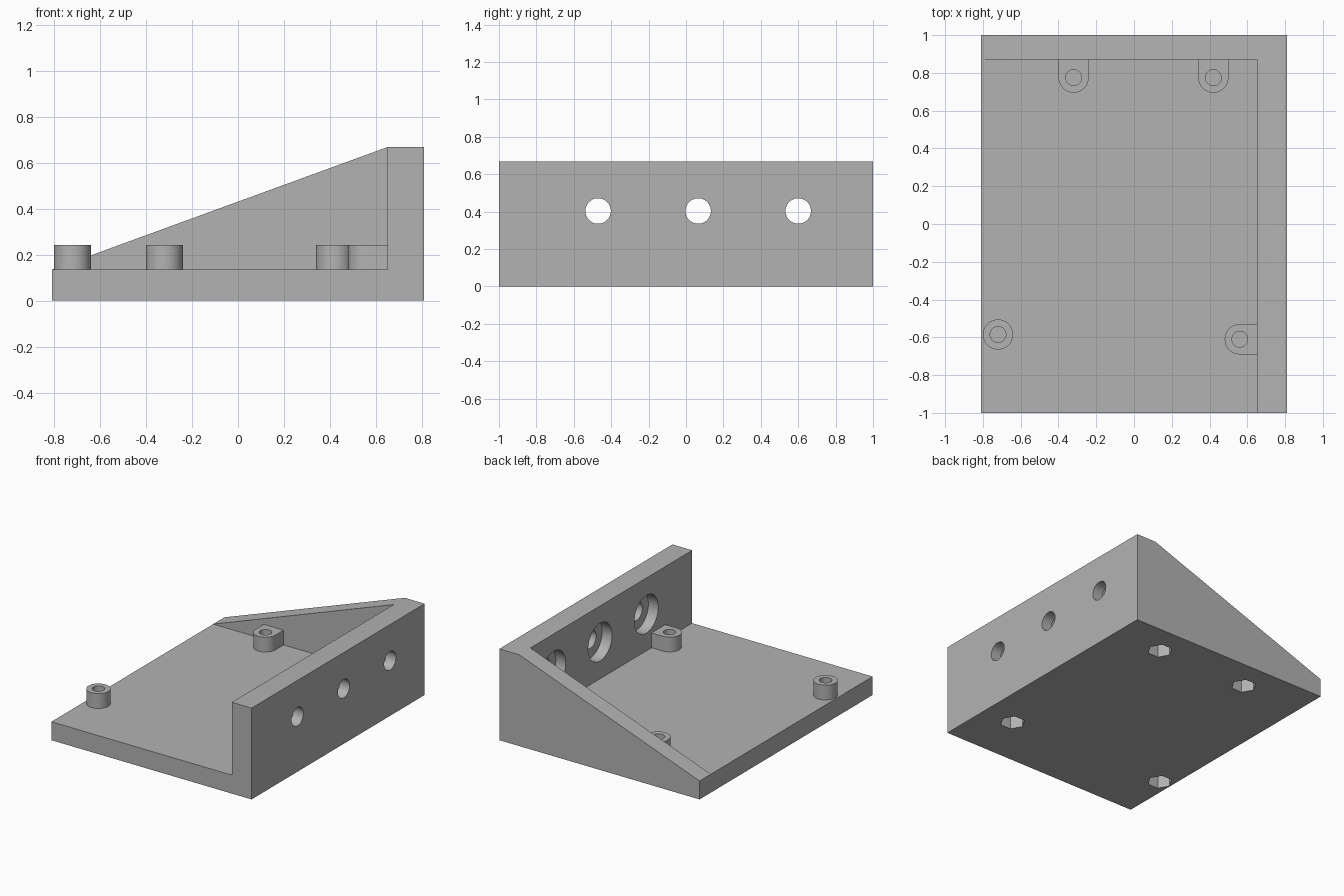
import bpy, bmesh, math
from mathutils import Matrix, Vector

default = bpy.data.objects.get("Cube")
if default:
    bpy.data.objects.remove(default, do_unlink=True)

BASE_TOP, BOSS_TOP, WALL_TOP = 0.135, 0.243, 0.668
HALF_X, WALL_X, GUSSET_Y = 0.81, 0.65, 0.87
BOSS_R = 0.08

grey = bpy.data.materials.new("plain_grey")
grey.use_nodes = True
colour = (0.45, 0.45, 0.45, 1)
grey.diffuse_color = colour
grey.node_tree.nodes["Principled BSDF"].inputs["Base Color"].default_value = colour


def prism(name, outline, extrude):
    """Solid made by pushing a closed outline along a vector."""
    bm = bmesh.new()
    face = bm.faces.new([bm.verts.new(p) for p in outline])
    moved = bmesh.ops.extrude_face_region(bm, geom=[face])["geom"]
    bmesh.ops.translate(bm, vec=extrude,
                        verts=[v for v in moved if isinstance(v, bmesh.types.BMVert)])
    bmesh.ops.recalc_face_normals(bm, faces=bm.faces)
    mesh = bpy.data.meshes.new(name)
    bm.to_mesh(mesh)
    bm.free()
    mesh.materials.append(grey)
    obj = bpy.data.objects.new(name, mesh)
    bpy.context.collection.objects.link(obj)
    return obj


def ring(centre, radius, sides=48, axis="Z"):
    """Points of a regular polygon around the given axis."""
    turn = Matrix.Rotation(math.pi / 2, 4, "Y") if axis == "X" else Matrix()
    return [Vector(centre) + turn @ Vector((radius * math.cos(a), radius * math.sin(a), 0))
            for a in (math.tau * i / sides for i in range(sides))]


def combine(target, tool, operation):
    mod = target.modifiers.new(operation.lower(), "BOOLEAN")
    mod.object, mod.operation, mod.solver = tool, operation, "EXACT"
    bpy.context.view_layer.objects.active = target
    bpy.ops.object.modifier_apply(modifier=mod.name)
    bpy.data.objects.remove(tool, do_unlink=True)


# Wedge-shaped body, hollowed to leave base plate, side wall and sloping gusset
side = [(-HALF_X, 0), (HALF_X, 0), (HALF_X, WALL_TOP), (WALL_X, WALL_TOP), (-HALF_X, BASE_TOP)]
bracket = prism("mounting_bracket", [(x, -1, z) for x, z in side], (0, 2, 0))
tray = [(-1, -1.1), (WALL_X, -1.1), (WALL_X, GUSSET_Y), (-1, GUSSET_Y)]
combine(bracket, prism("tray_cutter", [(x, y, BASE_TOP) for x, y in tray], (0, 0, 1)), "DIFFERENCE")

# Standoffs: position and the direction in which each joins a wall
bosses = [(-0.72, -0.585, None), (-0.32, 0.775, "back"), (0.42, 0.775, "back"), (0.56, -0.61, "side")]
for x, y, joins in bosses:
    z = BASE_TOP - 0.02
    outline = ring((x, y, z), BOSS_R)
    if joins == "back":
        outline = [p for p in outline if p.y <= y + 0.001]
        outline += [Vector((x + s * BOSS_R, GUSSET_Y + 0.02, z)) for s in (1, -1)]
    elif joins == "side":
        outline = [p for p in outline if p.x <= x + 0.001]
        outline += [Vector((WALL_X + 0.02, y + s * BOSS_R, z)) for s in (-1, 1)]
    if joins:
        # order the convex outline around its middle
        mid = sum(outline, Vector()) / len(outline)
        outline.sort(key=lambda p: math.atan2(p.y - mid.y, p.x - mid.x))
    combine(bracket, prism("standoff", outline, (0, 0, BOSS_TOP - z)), "UNION")

# Screw holes from above and hexagonal nut pockets from below
for x, y, joins in bosses:
    combine(bracket, prism("screw_cutter", ring((x, y, 0.11), 0.042), (0, 0, 0.3)), "DIFFERENCE")
    combine(bracket, prism("nut_cutter", ring((x, y, -0.1), 0.085, 6), (0, 0, 0.2)), "DIFFERENCE")

# Counterbored holes through the side wall
for y in (-0.47, 0.065, 0.6):
    combine(bracket, prism("bolt_cutter", ring((0.6, y, 0.403), 0.068, axis="X"), (0.4, 0, 0)), "DIFFERENCE")
    combine(bracket, prism("bore_cutter", ring((0.6, y, 0.403), 0.138, axis="X"), (0.13, 0, 0)), "DIFFERENCE")

bpy.ops.object.select_all(action="DESELECT")
bracket.select_set(True)
bpy.context.view_layer.objects.active = bracket
bpy.ops.object.shade_smooth_by_angle(angle=math.radians(30))
